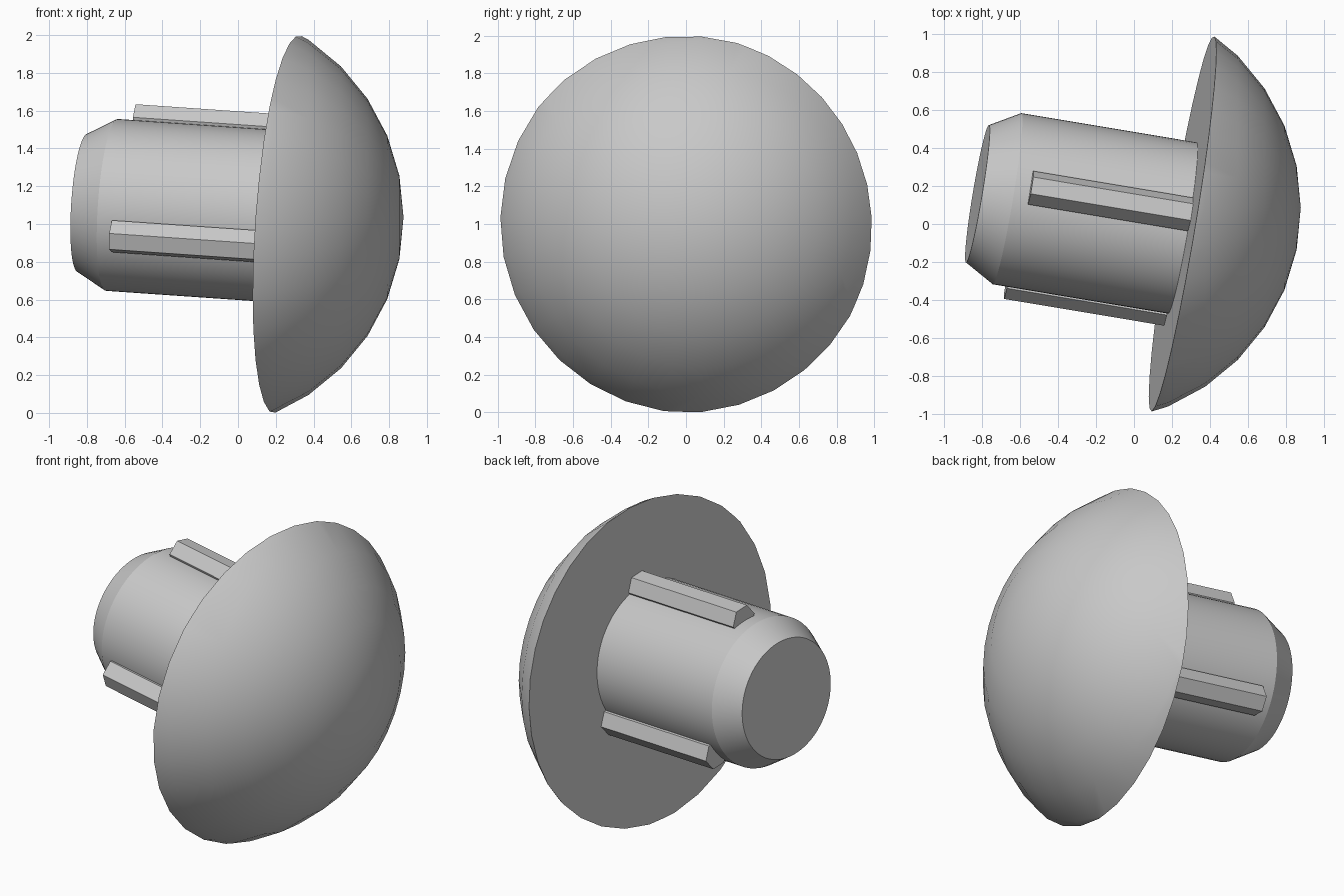
import bpy, bmesh, math
from mathutils import Matrix, Vector

if "Cube" in bpy.data.objects:
    bpy.data.objects.remove(bpy.data.objects["Cube"])

# Single plain grey
grey = bpy.data.materials.new("plain_grey")
grey.use_nodes = True
colour = (0.58, 0.58, 0.58, 1)
grey.diffuse_color = colour
grey.node_tree.nodes["Principled BSDF"].inputs["Base Color"].default_value = colour

# Tilted frame: local x runs along the stem towards the dome
axis = Vector((1, -0.167, -0.069)).normalized()
side = (Vector((0, 1, 0)) - axis * axis.y).normalized()
up = axis.cross(side)
tilt = Matrix((axis, side, up)).transposed().to_4x4()
stem_frame = Matrix.Translation((0.26, -0.022, 1.037)) @ tilt


def finish(name, bm, smooth=True):
    bmesh.ops.recalc_face_normals(bm, faces=bm.faces)
    mesh = bpy.data.meshes.new(name)
    bm.to_mesh(mesh)
    bm.free()
    mesh.materials.append(grey)
    obj = bpy.data.objects.new(name, mesh)
    bpy.context.collection.objects.link(obj)
    if smooth:
        bpy.ops.object.select_all(action='DESELECT')
        obj.select_set(True)
        bpy.context.view_layer.objects.active = obj
        bpy.ops.object.shade_smooth_by_angle(angle=math.radians(22))
    return obj


def turned(profile, sides, frame, phase=0):
    """Capped solid from (x, radius) rings around the local x axis."""
    bm = bmesh.new()
    rings = []
    for x, r in profile:
        angles = [phase + math.tau * i / sides for i in range(sides)]
        rings.append([bm.verts.new(frame @ Vector((x, r * math.cos(a), r * math.sin(a))))
                      for a in angles])
    for low, high in zip(rings, rings[1:]):
        for i in range(sides):
            j = (i + 1) % sides
            bm.faces.new((low[i], low[j], high[j], high[i]))
    bm.faces.new(rings[0])
    bm.faces.new(rings[-1])
    return bm


# Domed head: sphere cut by the tilted plane and closed flat
rim = Vector((0.255, 0, 1))
radius, depth = 1.13, 0.517
bm = bmesh.new()
bmesh.ops.create_uvsphere(
    bm, u_segments=32, v_segments=16, radius=radius,
    matrix=Matrix.Translation(rim - axis * depth) @ Matrix.Rotation(math.pi / 2, 4, 'Y'))
cut = bmesh.ops.bisect_plane(bm, geom=bm.verts[:] + bm.edges[:] + bm.faces[:],
                             plane_co=rim, plane_no=axis, clear_inner=True)
edges = [e for e in bm.edges if e.is_boundary]
bmesh.ops.holes_fill(bm, edges=edges, sides=0)
finish("domed_head", bm)

# Stem with a chamfered end
finish("stem", turned([(-1.1, 0.366), (-0.942, 0.456), (0.02, 0.456)], 64, stem_frame))

# Three hexagonal ribs around the stem
for k, label in enumerate(("top", "front", "back")):
    turn = Matrix.Rotation(math.radians(81 + 120 * k), 4, 'X')
    frame = stem_frame @ turn @ Matrix.Translation((0, 0.462, 0))
    finish(label + "_rib", turned([(-0.86, 0.09), (0.02, 0.09)], 6, frame, math.pi / 6), False)
